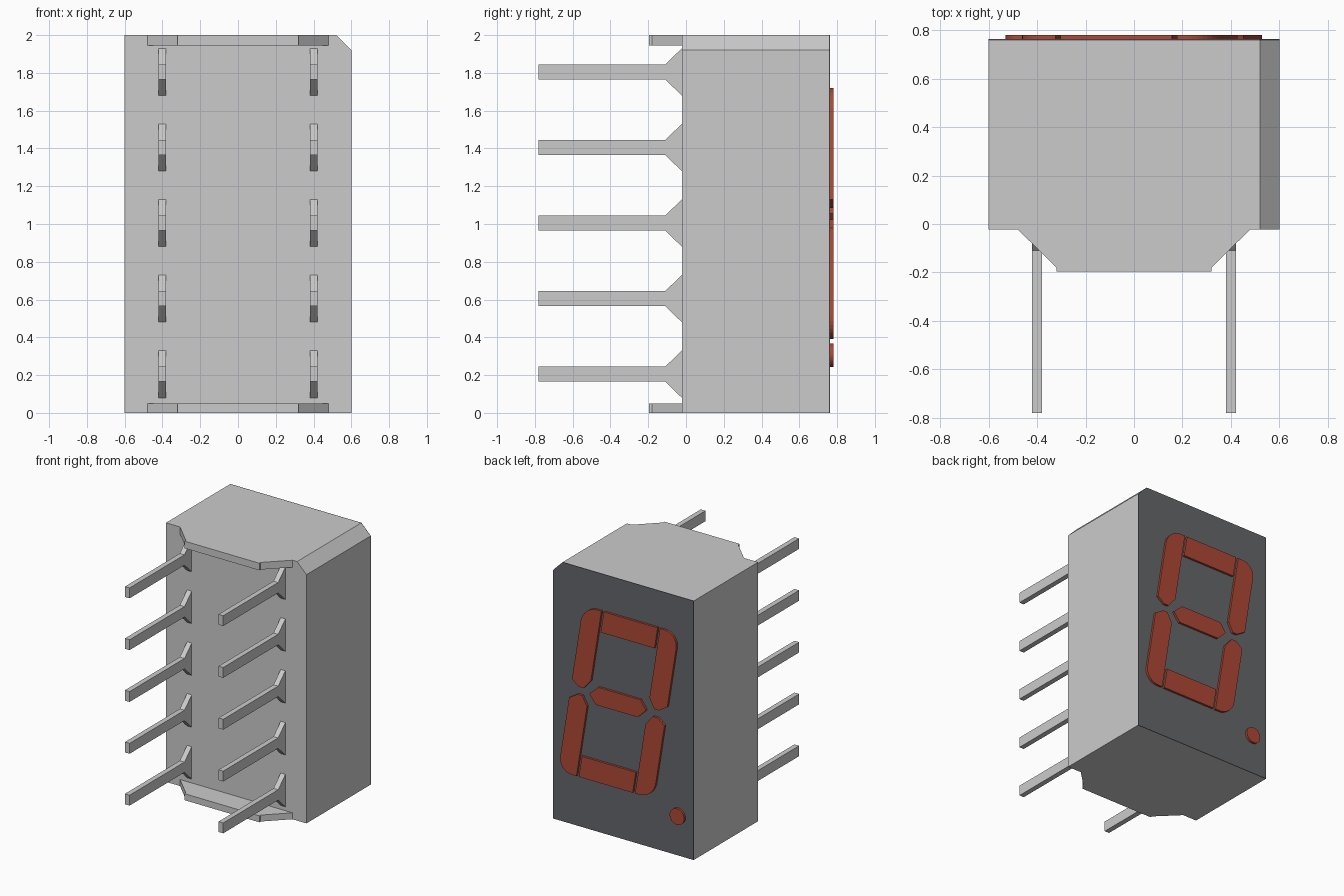
import bpy, bmesh, math
from mathutils import Vector

if "Cube" in bpy.data.objects:
    bpy.data.objects.remove(bpy.data.objects["Cube"])

def material(name, rgb):
    m = bpy.data.materials.new(name)
    m.diffuse_color = (*rgb, 1)
    m.use_nodes = True
    m.node_tree.nodes["Principled BSDF"].inputs["Base Color"].default_value = m.diffuse_color
    return m

def prism(name, points, offset, mat=None):
    """Extrude a closed planar outline along an offset vector."""
    bm = bmesh.new()
    face = bm.faces.new([bm.verts.new(p) for p in points])
    ext = bmesh.ops.extrude_face_region(bm, geom=[face], use_keep_orig=True)
    verts = [g for g in ext["geom"] if isinstance(g, bmesh.types.BMVert)]
    bmesh.ops.translate(bm, verts=verts, vec=Vector(offset))
    bmesh.ops.recalc_face_normals(bm, faces=bm.faces)
    mesh = bpy.data.meshes.new(name)
    bm.to_mesh(mesh)
    bm.free()
    if mat:
        mesh.materials.append(mat)
    ob = bpy.data.objects.new(name, mesh)
    bpy.context.collection.objects.link(ob)
    return ob

dark = material("dark_face", (0.13, 0.135, 0.145))
red = material("red_segment", (0.42, 0.065, 0.035))

# Housing with one chamfered corner, and its dark display face
outline = [(-0.6, 0), (0.6, 0), (0.6, 1.92), (0.52, 2), (-0.6, 2)]
prism("housing", [(x, -0.022, z) for x, z in outline], (0, 0.78, 0))
prism("display_face", [(x, 0.758, z) for x, z in outline], (0, 0.005, 0), dark)

# End tabs on the pin side
half = [(0.48, -0.022), (0.32, -0.18), (0.32, -0.196)]
tab = half + [(-x, y) for x, y in reversed(half)]
for name, z in (("bottom_tab", 0), ("top_tab", 1.945)):
    prism(name, [(x, y, z) for x, y in tab], (0, 0, 0.055 if z else 0.05))

# Two rows of five pins with flared roots
pin = [(-0.022, 0.125), (-0.11, 0.04), (-0.78, 0.04)]
pin += [(y, -z) for y, z in reversed(pin)]
for side, x in (("left", -0.4), ("right", 0.4)):
    for i in range(5):
        prism(f"pin_{side}_{i + 1}",
              [(x - 0.02, y, 0.205 + 0.4 * i + z) for y, z in pin], (0.04, 0, 0))

# Slanted digit segments, drawn upright (u rightwards as seen on the display)
MID_Z, MID_U, SLANT = 1.055, -0.033, 0.16

def segment(name, pts, flip_u=False, flip_z=False):
    out = []
    for u, z in pts:
        u = 2 * MID_U - u if flip_u else u
        z = 2 * MID_Z - z if flip_z else z
        out.append((-(u + SLANT * (z - MID_Z)), 0.761, z))
    prism(name, out, (0, 0.019, 0), red)

R = 0.12
upright = [(-0.283, 1.72), (-0.283, 1.16), (-0.335, 1.085), (-0.375, 1.085), (-0.44, 1.13)]
upright += [(-0.44 + R - R * math.cos(a), 1.72 - R + R * math.sin(a))
            for a in (math.pi / 2 * k / 8 for k in range(9))]
for v, fz in (("upper", False), ("lower", True)):
    for h, fu in (("left", False), ("right", True)):
        segment(f"segment_{v}_{h}", upright, fu, fz)

bar = [(-0.263, 1.555), (0.197, 1.555), (0.197, 1.72), (-0.263, 1.72)]
segment("segment_top", bar)
segment("segment_bottom", bar, flip_z=True)
segment("segment_middle", [(-0.28, 1.055), (-0.213, 1.125), (0.145, 1.125),
                           (0.205, 1.055), (0.145, 0.985), (-0.213, 0.985)])

# Decimal point
dot = [(-0.468 + 0.062 * math.cos(a), 0.761, 0.306 + 0.062 * math.sin(a))
       for a in (math.tau * k / 32 for k in range(32))]
ob = prism("decimal_point", dot, (0, 0.019, 0), red)
bpy.context.view_layer.objects.active = ob
ob.select_set(True)
bpy.ops.object.shade_smooth_by_angle()
